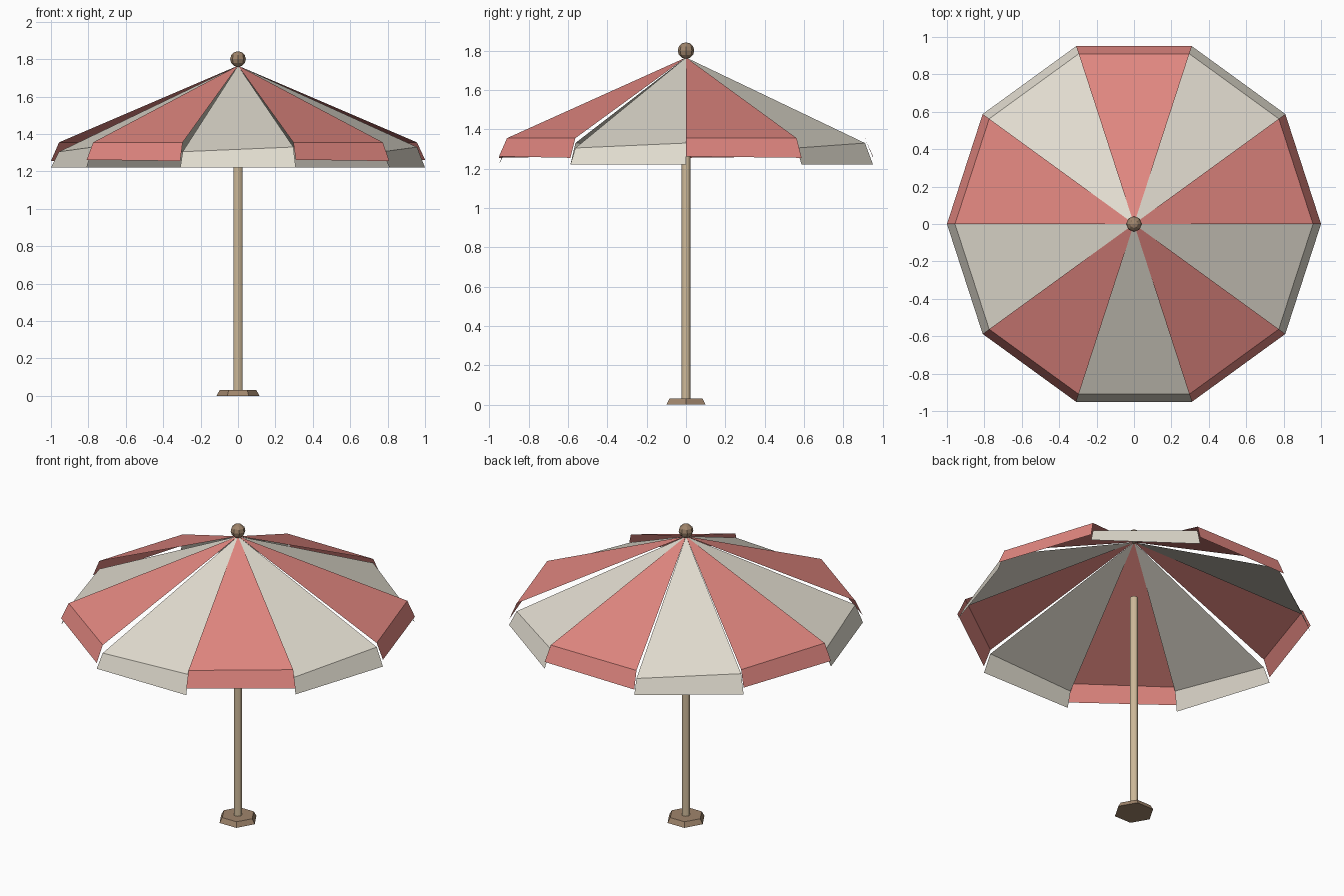
import bpy, bmesh, math

if "Cube" in bpy.data.objects:
    bpy.data.objects.remove(bpy.data.objects["Cube"])


def material(name, rgb):
    m = bpy.data.materials.new(name)
    m.diffuse_color = (*rgb, 1)
    m.use_nodes = True
    m.node_tree.nodes["Principled BSDF"].inputs["Base Color"].default_value = m.diffuse_color
    return m


RED = material("coral red", (0.75, 0.24, 0.215))
CREAM = material("cream", (0.75, 0.71, 0.62))
WOOD = material("pale wood", (0.62, 0.49, 0.32))
BROWN = material("brown", (0.35, 0.235, 0.15))


def finish(name, mat):
    ob = bpy.context.object
    ob.name = name
    ob.data.materials.append(mat)
    return ob


def ring_point(radius, angle, z):
    return (radius * math.cos(angle), radius * math.sin(angle), z)


# Canopy: ten alternating cloth panels, each a sloped triangle plus a hanging flap.
# Heights per panel: (fold start, fold end, hem start, hem end)
APEX = (0, 0, 1.765)
HEIGHTS = {"cream": (1.305, 1.33, 1.22, 1.22),
           "red": (1.355, 1.355, 1.262, 1.255)}
for i in range(10):
    kind = "red" if i % 2 == 0 else "cream"
    f0, f1, h0, h1 = HEIGHTS[kind]
    a, b = math.radians(36 * i), math.radians(36 * (i + 1))
    bm = bmesh.new()
    apex = bm.verts.new(APEX)
    fold_a = bm.verts.new(ring_point(0.957, a, f0))
    fold_b = bm.verts.new(ring_point(0.957, b, f1))
    hem_a = bm.verts.new(ring_point(1.0, a, h0))
    hem_b = bm.verts.new(ring_point(1.0, b, h1))
    bm.faces.new((apex, fold_a, fold_b))
    bm.faces.new((fold_a, hem_a, hem_b, fold_b))
    name = f"{kind}_panel_{i // 2 + 1}"
    me = bpy.data.meshes.new(name)
    bm.to_mesh(me)
    bm.free()
    me.materials.append(RED if kind == "red" else CREAM)
    bpy.context.collection.objects.link(bpy.data.objects.new(name, me))

# Pole
bpy.ops.mesh.primitive_cylinder_add(vertices=12, radius=0.024, depth=1.38,
                                    location=(0, 0, 0.71))
finish("pole", WOOD)
bpy.ops.object.shade_smooth_by_angle()

# Six-sided tapered foot with corners on the x axis
bpy.ops.mesh.primitive_cone_add(vertices=6, radius1=0.115, radius2=0.098, depth=0.03,
                                location=(0, 0, 0.015), rotation=(0, 0, math.radians(30)))
finish("foot", BROWN)

# Faceted ball on the tip
bpy.ops.mesh.primitive_uv_sphere_add(segments=8, ring_count=6, radius=0.042,
                                     location=(0, 0, 1.8))
finish("finial", BROWN)
